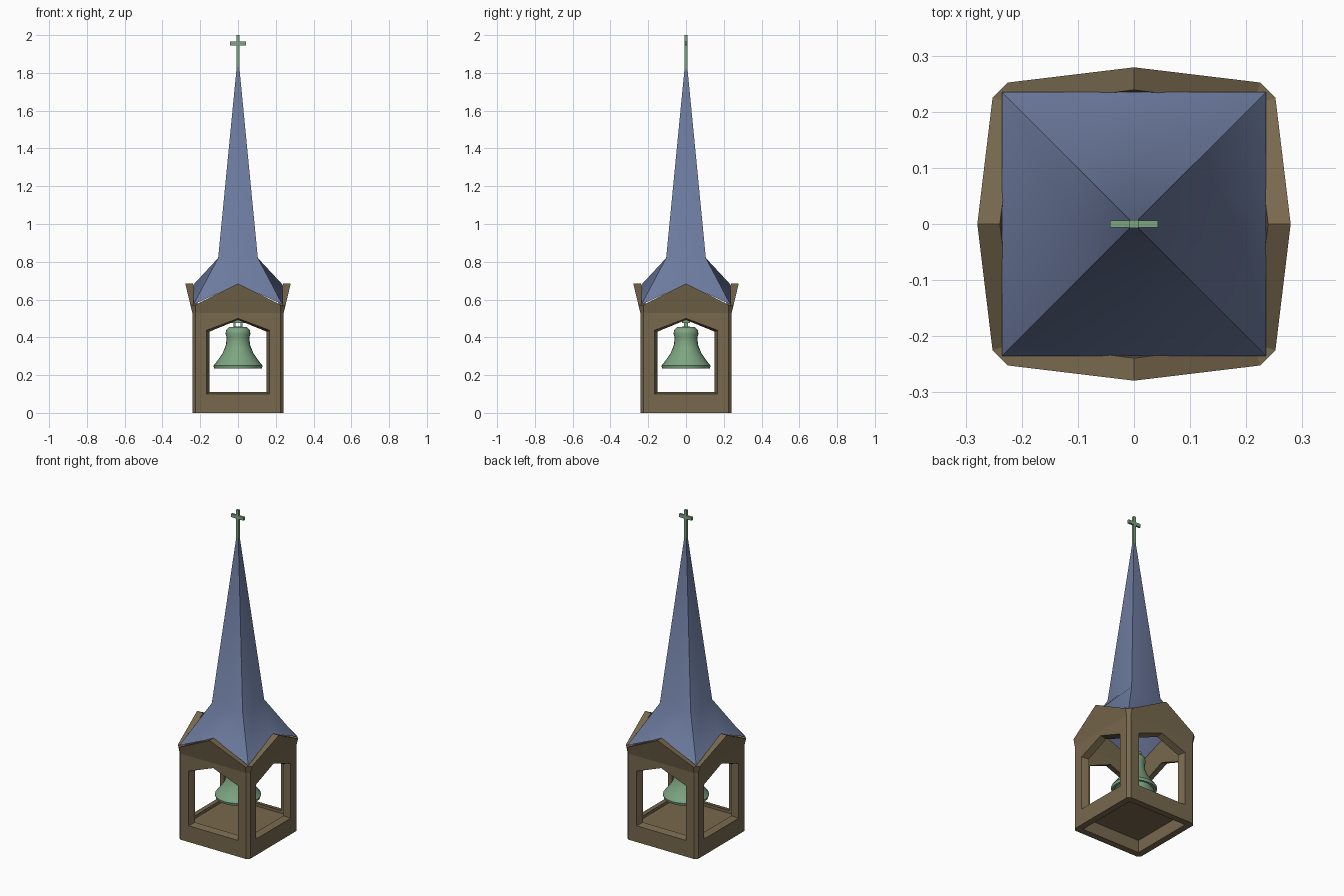
import bpy, bmesh, math
from mathutils import Matrix, Vector

cube = bpy.data.objects.get("Cube")
if cube:
    bpy.data.objects.remove(cube)


def material(name, rgb):
    m = bpy.data.materials.new(name)
    m.use_nodes = True
    m.diffuse_color = (*rgb, 1)
    m.node_tree.nodes["Principled BSDF"].inputs["Base Color"].default_value = (*rgb, 1)
    return m


SLATE = material("slate blue", (0.15, 0.195, 0.34))
STONE = material("brown stone", (0.185, 0.138, 0.075))
COPPER = material("green copper", (0.205, 0.376, 0.223))


def finish(bm, name, mat, smooth=None):
    bmesh.ops.remove_doubles(bm, verts=bm.verts, dist=0.0005)
    bmesh.ops.recalc_face_normals(bm, faces=bm.faces)
    me = bpy.data.meshes.new(name)
    bm.to_mesh(me)
    bm.free()
    ob = bpy.data.objects.new(name, me)
    bpy.context.collection.objects.link(ob)
    me.materials.append(mat)
    if smooth:
        bpy.ops.object.select_all(action='DESELECT')
        ob.select_set(True)
        bpy.context.view_layer.objects.active = ob
        bpy.ops.object.shade_smooth_by_angle(angle=math.radians(smooth))
    return ob


def face(bm, pts):
    bm.faces.new([bm.verts.new(p) for p in pts])


def box(bm, size, at):
    bmesh.ops.create_cube(bm, size=1, matrix=Matrix.Translation(at) @ Matrix.Diagonal((*size, 1)))


# belfry: four arched walls with leaning gables and chamfered corners
W, D, T = 0.225, 0.242, 0.04
BEND, EAVE, PEAK = 0.53, 0.572, 0.685
LEAN = 0.24


def house(w, low, side, top):
    return [(-w, low), (w, low), (w, side), (0, top), (-w, side)]


def depth(z):
    return D + max(0, z - BEND) * LEAN


def layer(points, inset):
    return [Vector((x, inset - depth(z), z)) for x, z in points]


bm = bmesh.new()
inner_w = D - T
out_ring = layer(house(W, 0, BEND, BEND), 0)
out_hole = layer(house(0.168, 0.1, 0.437, 0.5), 0)
in_ring = layer(house(inner_w, 0, BEND, BEND), T)
in_hole = layer(house(0.152, 0.11, 0.43, 0.492), T)
out_top = layer([(W, EAVE), (0, PEAK), (-W, EAVE)], 0)
in_top = layer([(inner_w + 0.01, EAVE), (0, PEAK), (-inner_w - 0.01, EAVE)], T)
for quarter in range(4):
    turn = Matrix.Rotation(quarter * math.pi / 2, 3, 'Z')
    next_turn = Matrix.Rotation((quarter + 1) * math.pi / 2, 3, 'Z')

    def strip(a, b, closed=True):
        for i in range(len(a) - (0 if closed else 1)):
            j = (i + 1) % len(a)
            face(bm, [turn @ p for p in (a[i], a[j], b[j], b[i])])

    strip(out_ring, out_hole)
    strip(out_hole, in_hole)
    strip(in_hole, in_ring)
    strip(out_ring[2:], out_top, False)
    strip(in_ring[2:], in_top, False)
    strip(out_top, in_top, False)
    strip(out_ring[:2], in_ring[:2], False)
    # corner chamfer joining the next wall
    right = [out_ring[1], out_ring[2], out_top[0]]
    left = [out_ring[0], out_ring[4], out_top[2]]
    for i in range(2):
        face(bm, [turn @ right[i], next_turn @ left[i],
                  next_turn @ left[i + 1], turn @ right[i + 1]])
    face(bm, [turn @ right[0], next_turn @ left[0], turn @ in_ring[1]])
    face(bm, [turn @ right[2], next_turn @ left[2], turn @ in_top[0]])
finish(bm, "belfry_walls", STONE)

# floor inside the belfry
bm = bmesh.new()
box(bm, (2 * inner_w, 2 * inner_w, 0.015), (0, 0, 0.085))
finish(bm, "belfry_floor", STONE)

# spire: flared four-gabled skirt rising to a tall point
bm = bmesh.new()


def square(r, corner_z, mid_z):
    ring = []
    for i in range(4):
        turn = Matrix.Rotation(i * math.pi / 2, 3, 'Z')
        ring += [turn @ Vector((-r, -r, corner_z)), turn @ Vector((0, -r, mid_z))]
    return ring


rings = [square(0.235, EAVE + 0.003, PEAK - 0.005), square(0.105, 0.82, 0.82),
         square(0.007, 1.83, 1.83)]
for a, b in zip(rings, rings[1:]):
    for i in range(8):
        j = (i + 1) % 8
        face(bm, [a[i], a[j], b[j], b[i]])
face(bm, rings[-1])
finish(bm, "spire_roof", SLATE, 50)

# cross on the tip
bm = bmesh.new()
box(bm, (0.016, 0.014, 0.2), (0, 0, 1.9))
box(bm, (0.086, 0.013, 0.02), (0, 0, 1.956))
finish(bm, "top_cross", COPPER)

# bell: hollow lathe, outer skin then inner skin
profile = [(0, 0.457), (0.045, 0.455), (0.062, 0.44), (0.066, 0.42), (0.06, 0.4),
           (0.064, 0.36), (0.082, 0.315), (0.11, 0.275), (0.13, 0.25), (0.126, 0.234),
           (0.112, 0.234), (0.09, 0.27), (0.05, 0.36), (0.045, 0.42), (0, 0.43)]
bm = bmesh.new()
verts = [bm.verts.new((r, 0, z)) for r, z in profile]
edges = [bm.edges.new(pair) for pair in zip(verts, verts[1:])]
bmesh.ops.spin(bm, geom=verts + edges, cent=(0, 0, 0), axis=(0, 0, 1),
               angle=2 * math.pi, steps=20)
finish(bm, "bell", COPPER, 40)

# hanger above the bell
bm = bmesh.new()
for x in (-0.018, 0.018):
    box(bm, (0.012, 0.02, 0.03), (x, 0, 0.468))
box(bm, (0.075, 0.04, 0.014), (0, 0, 0.482))
finish(bm, "bell_hanger", COPPER)
